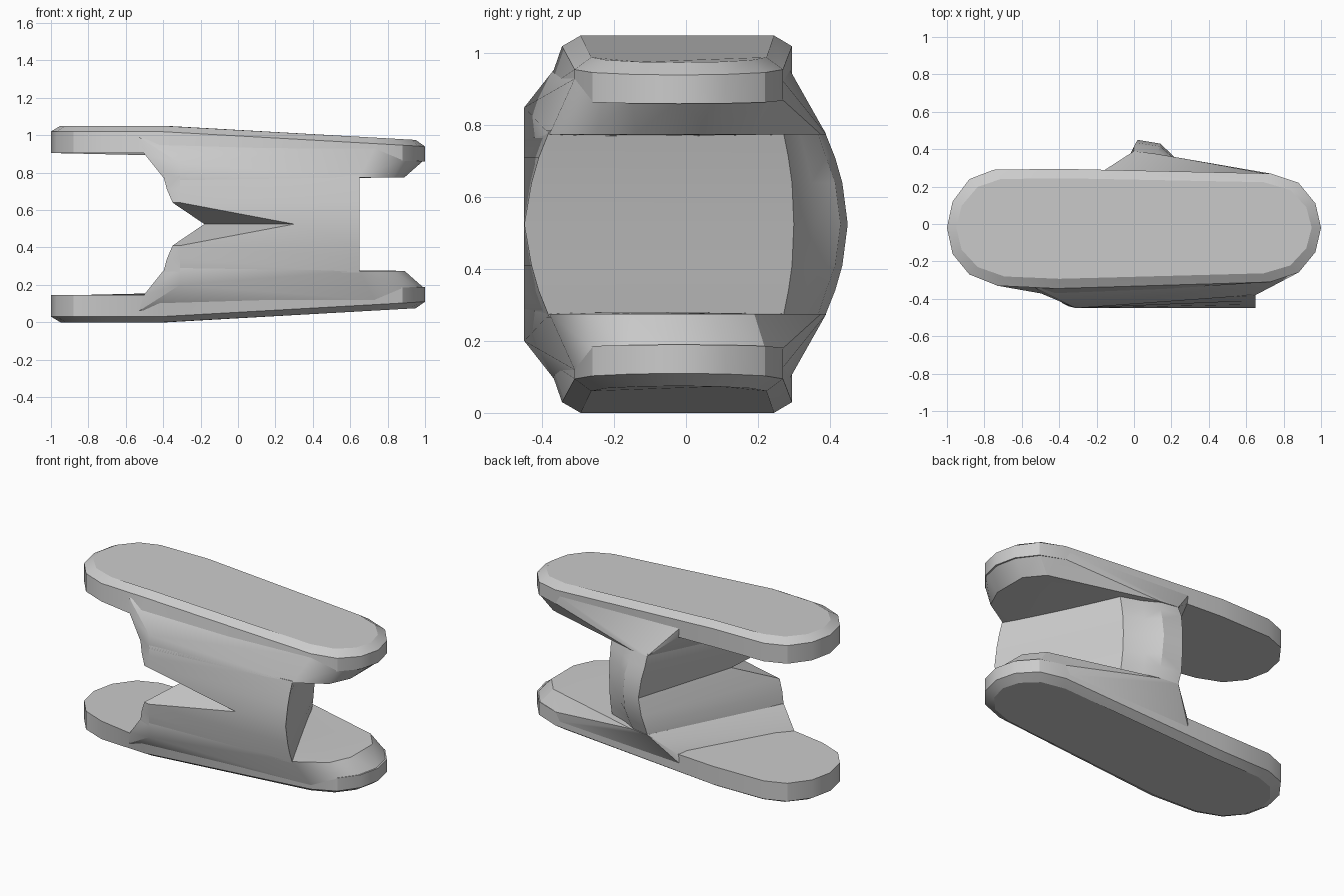
import bpy, bmesh, math

if "Cube" in bpy.data.objects:
    bpy.data.objects.remove(bpy.data.objects["Cube"], do_unlink=True)

MID = 0.525  # height of the symmetry plane

grey = bpy.data.materials.new("plain_grey")
grey.use_nodes = True
COLOUR = (0.6, 0.6, 0.6, 1.0)
grey.diffuse_color = COLOUR
grey.node_tree.nodes["Principled BSDF"].inputs["Base Color"].default_value = COLOUR


def mirror_down(bm):
    """Add a copy reflected in the middle plane and weld the seam."""
    copy = bmesh.ops.duplicate(bm, geom=bm.verts[:] + bm.edges[:] + bm.faces[:])
    for g in copy["geom"]:
        if isinstance(g, bmesh.types.BMVert):
            g.co.z = 2 * MID - g.co.z
    bmesh.ops.remove_doubles(bm, verts=bm.verts[:], dist=0.0005)


def finish(bm, name, angle=28):
    mirror_down(bm)
    bmesh.ops.recalc_face_normals(bm, faces=bm.faces[:])
    mesh = bpy.data.meshes.new(name)
    bm.to_mesh(mesh)
    bm.free()
    mesh.materials.append(grey)
    ob = bpy.data.objects.new(name, mesh)
    bpy.context.collection.objects.link(ob)
    bpy.ops.object.select_all(action='DESELECT')
    ob.select_set(True)
    bpy.context.view_layer.objects.active = ob
    bpy.ops.object.shade_smooth_by_angle(angle=math.radians(angle))


def loft(bm, rings, cap_bottom=True):
    """Skin a stack of rings with equal point counts."""
    rows = [[bm.verts.new(p) for p in ring] for ring in rings]
    n = len(rows[0])
    for low, high in zip(rows, rows[1:]):
        for i in range(n):
            j = (i + 1) % n
            bm.faces.new((low[i], low[j], high[j], high[i]))
    bm.faces.new(rows[-1])
    if cap_bottom:
        bm.faces.new(rows[0][::-1])


# Plates: long rounded outline, thinner and lower towards +x
FRONT = (-.42, -.345)  # outline point that swells towards the fairing
outline = [(-1, -.02), (-.97, -.16), (-.88, -.27), (-.73, -.33), FRONT,
           (.73, -.31), (.88, -.26), (.97, -.15), (1, -.02), (.97, .11),
           (.88, .22), (.73, .27), (-.4, .295), (-.75, .29), (-.88, .24), (-.97, .12)]


def plate_ring(z, drop, inset=0, swell=0):
    ring = []
    for p in outline:
        x, y = p[0] * (1 - inset), p[1] - (swell if p == FRONT else 0)
        y = (y + .02) * (1 - inset * 3.2) - .02
        ring.append((x, y, z - drop * max(0.0, (p[0] + .4) / 1.4)))
    return ring


bm = bmesh.new()
loft(bm, [plate_ring(.905, .045, swell=.04), plate_ring(1.02, .08),
          plate_ring(1.05, .075, inset=.05)])
finish(bm, "plates")

# Fairings: sloped blocks that blend the plates into the column
fairing = [(x, y, .775) for x, y in (
    (-.4, -.41), (.65, -.38), (.83, -.27), (.89, -.14), (.89, .08),
    (.8, .19), (.2, .355), (.12, .375), (0, .39))]
fairing += [(-.31, -.45, .76), (-.31, -.45, .85), (-.5, -.37, .9),
            (-.53, -.34, .99), (-.15, .29, .9), (-.17, .28, .97)]
fairing += [(x * .998, y, .87) for x, y in outline if x > .7]
fairing += [(.73, -.31, .93), (.73, .265, .93)]
bm = bmesh.new()
for p in fairing:
    bm.verts.new(p)
hull = bmesh.ops.convex_hull(bm, input=bm.verts[:])
loose = {g for g in hull["geom_interior"] + hull["geom_unused"]
         if isinstance(g, bmesh.types.BMVert)}
bmesh.ops.delete(bm, geom=list(loose), context='VERTS')
finish(bm, "fairings")

# Column: notched on the -x front corner, slanting back to a rounded rear edge
levels = [
    (MID, [(-.18, -.2), (.3, -.45), (.65, -.45), (.33, .3),
           (.22, .355), (.14, .43), (.02, .45)]),
    (.64, [(-.35, -.44), (-.31, -.45), (.65, -.43), (.33, .295),
           (.215, .35), (.14, .415), (.01, .435)]),
    (.71, [(-.38, -.425), (-.31, -.45), (.65, -.41), (.33, .285),
           (.21, .335), (.13, .39), (0, .415)]),
    (.785, [(-.4, -.41), (-.31, -.45), (.65, -.38), (.33, .27),
            (.2, .315), (.11, .365), (0, .385)])]
bm = bmesh.new()
loft(bm, [[(x, y, z) for x, y in pts] for z, pts in levels], cap_bottom=False)
finish(bm, "column", 25)
